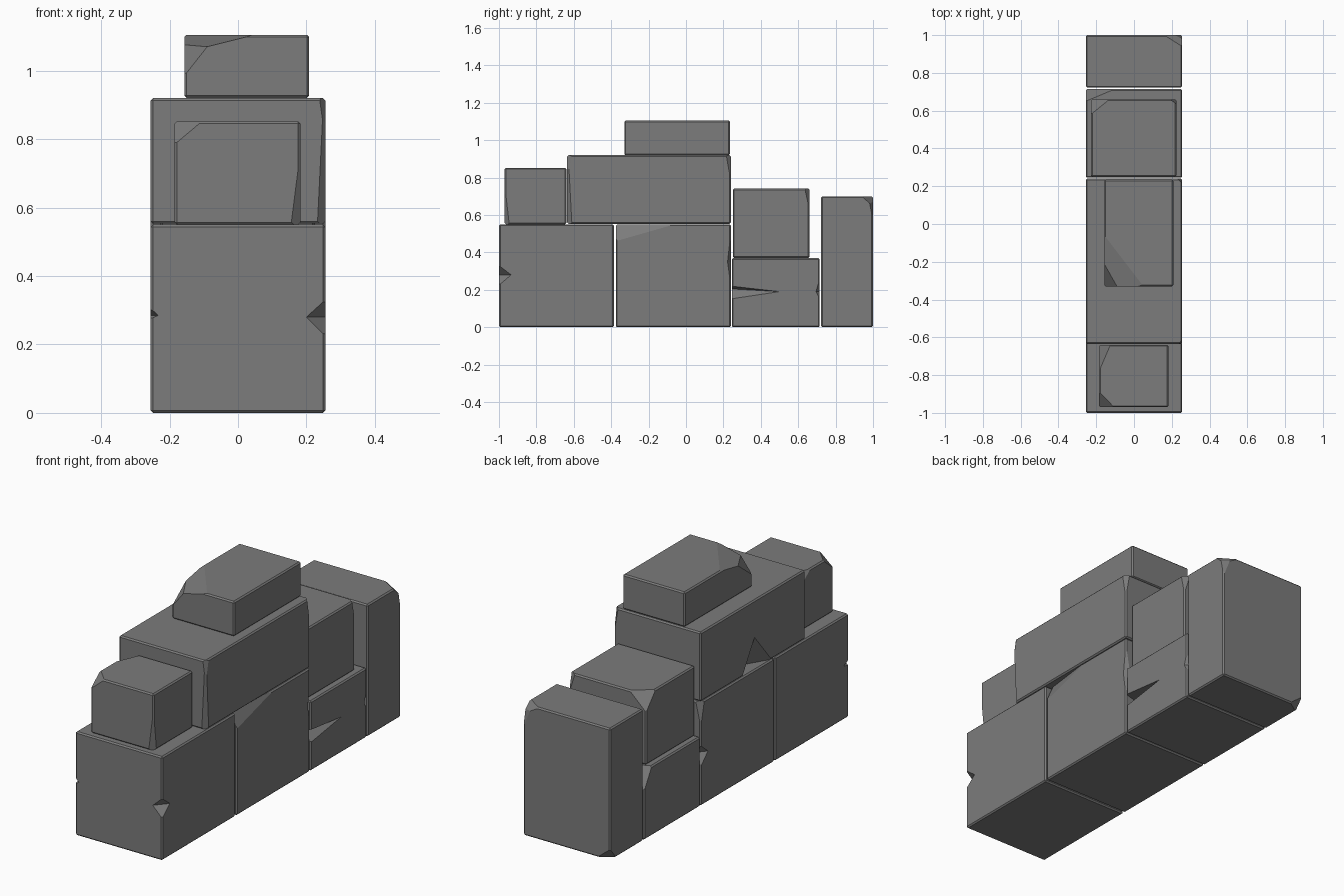
import bpy, bmesh
from mathutils import Vector

if "Cube" in bpy.data.objects:
    bpy.data.objects.remove(bpy.data.objects["Cube"])

stone = bpy.data.materials.new("grey stone")
stone.diffuse_color = (0.2, 0.2, 0.2, 1)
stone.use_nodes = True
stone.node_tree.nodes["Principled BSDF"].inputs["Base Color"].default_value = stone.diffuse_color


def tetra(points):
    """Hidden-free temporary wedge used to carve a notch."""
    bm = bmesh.new()
    for p in points:
        bm.verts.new(p)
    bmesh.ops.convex_hull(bm, input=bm.verts[:])
    bmesh.ops.recalc_face_normals(bm, faces=bm.faces[:])
    me = bpy.data.meshes.new("notch_cutter")
    bm.to_mesh(me)
    bm.free()
    ob = bpy.data.objects.new("notch_cutter", me)
    ob.hide_render = True
    bpy.context.collection.objects.link(ob)
    return ob


def block(name, x, y, z, chips=(), notches=()):
    """Worn stone block: bevelled box, planar corner chips, wedge notches."""
    centre = Vector((sum(x) / 2, sum(y) / 2, sum(z) / 2))
    bm = bmesh.new()
    bmesh.ops.create_cube(bm, size=1)
    for v in bm.verts:
        v.co = centre + Vector((v.co.x * (x[1] - x[0]), v.co.y * (y[1] - y[0]), v.co.z * (z[1] - z[0])))
    bmesh.ops.bevel(bm, geom=bm.edges[:], offset=0.007, segments=1, affect='EDGES')
    for a, b, c in chips:
        a, b, c = Vector(a), Vector(b), Vector(c)
        n = (b - a).cross(c - a).normalized()
        if n.dot(centre - a) > 0:
            n = -n
        cut = bmesh.ops.bisect_plane(bm, geom=bm.verts[:] + bm.edges[:] + bm.faces[:],
                                     plane_co=a, plane_no=n, clear_outer=True)
        edges = [e for e in cut['geom_cut'] if isinstance(e, bmesh.types.BMEdge)]
        if edges:
            bmesh.ops.edgeloop_fill(bm, edges=edges)
    bmesh.ops.recalc_face_normals(bm, faces=bm.faces[:])
    me = bpy.data.meshes.new(name)
    bm.to_mesh(me)
    bm.free()
    ob = bpy.data.objects.new(name, me)
    bpy.context.collection.objects.link(ob)
    cutters = [tetra(p) for p in notches]
    for c in cutters:
        m = ob.modifiers.new("notch", 'BOOLEAN')
        m.operation, m.solver, m.object = 'DIFFERENCE', 'EXACT', c
    if cutters:
        bpy.context.view_layer.update()
        ob.data = bpy.data.meshes.new_from_object(ob.evaluated_get(bpy.context.evaluated_depsgraph_get()))
        ob.modifiers.clear()
        for c in cutters:
            bpy.data.objects.remove(c)
    ob.data.materials.clear()
    ob.data.materials.append(stone)


def edge_notch(x, y, z, dx, dy, up, down):
    """Wedge biting into a vertical edge at (x, y)."""
    ox, oy = (-dx * 0.05, -dy * 0.05)   # overshoot outside the block
    return [(x, y, z + up), (x, y, z - down), (x + dx, y, z), (x, y + dy, z), (x + ox, y + oy, z)]


W = (-0.255, 0.255)

# Bottom course
block("front_base_block", W, (-1.0, -0.385), (0, 0.55), notches=[
    edge_notch(0.255, -1.0, 0.28, -0.055, 0.065, 0.05, 0.055),
    edge_notch(-0.255, -1.0, 0.285, 0.022, 0.04, 0.02, 0.01)])
block("middle_base_block", W, (-0.375, 0.24), (0, 0.55), chips=[
    [(0.255, -0.375, 0.46), (0.255, -0.06, 0.55), (0.215, -0.375, 0.55)],
    [(-0.255, 0.21, 0.55), (-0.225, 0.24, 0.55), (-0.255, 0.24, 0.42)]], notches=[
    edge_notch(0.255, 0.24, 0.35, -0.03, -0.018, 0.16, 0.13),
    edge_notch(-0.255, 0.24, 0.27, 0.05, -0.06, 0.05, 0.06)])
block("low_base_block", W, (0.245, 0.715), (0, 0.37), chips=[
    [(-0.255, 0.65, 0.37), (-0.1, 0.715, 0.37), (-0.255, 0.715, 0.26)]], notches=[
    [(0.257, 0.243, 0.15), (0.257, 0.243, 0.22), (0.257, 0.51, 0.19), (0.2, 0.243, 0.205)],
    edge_notch(0.255, 0.715, 0.19, -0.03, -0.02, 0.07, 0.04)])
block("back_tall_block", W, (0.722, 1.0), (0, 0.70), chips=[
    [(0.255, 0.94, 0.70), (0.255, 0.985, 0.66), (0.16, 1.0, 0.70)],
    [(0.255, 0.98, 0.67), (0.255, 1.0, 0.57), (0.215, 1.0, 0.67)],
    [(-0.255, 1.0, 0.06), (-0.18, 1.0, 0), (-0.255, 0.95, 0)]])

# Second course
block("front_upper_block", (-0.185, 0.183), (-0.97, -0.64), (0.55, 0.852), chips=[
    [(-0.185, -0.97, 0.785), (-0.11, -0.97, 0.848), (-0.185, -0.89, 0.85)],
    [(-0.185, -0.78, 0.852), (-0.125, -0.64, 0.852), (-0.185, -0.64, 0.74)],
    [(0.183, -0.97, 0.77), (0.155, -0.97, 0.55), (0.183, -0.945, 0.55)]])
block("middle_upper_block", W, (-0.635, 0.24), (0.553, 0.92), chips=[
    [(0.232, -0.635, 0.55), (0.255, -0.61, 0.55), (0.25, -0.635, 0.92)],
    [(0.255, -0.635, 0.8), (0.238, -0.635, 0.92), (0.255, -0.61, 0.92)],
    [(0.255, 0.215, 0.92), (0.23, 0.24, 0.92), (0.255, 0.24, 0.78)]], notches=[
    [(-0.258, -0.1, 0.55), (-0.258, -0.36, 0.55), (-0.258, -0.21, 0.73), (-0.18, -0.23, 0.55)]])
block("back_upper_block", (-0.228, 0.225), (0.25, 0.66), (0.37, 0.742), chips=[
    [(-0.228, 0.58, 0.742), (-0.13, 0.66, 0.742), (-0.228, 0.66, 0.65)],
    [(0.225, 0.635, 0.742), (0.19, 0.66, 0.742), (0.225, 0.66, 0.63)]])

# Cap stone
block("top_block", (-0.157, 0.208), (-0.33, 0.235), (0.92, 1.105), chips=[
    [(-0.157, -0.06, 1.105), (0.05, -0.33, 1.105), (-0.09, -0.33, 1.07)],
    [(-0.157, -0.33, 0.985), (-0.09, -0.33, 1.07), (-0.157, -0.22, 1.07)]])
